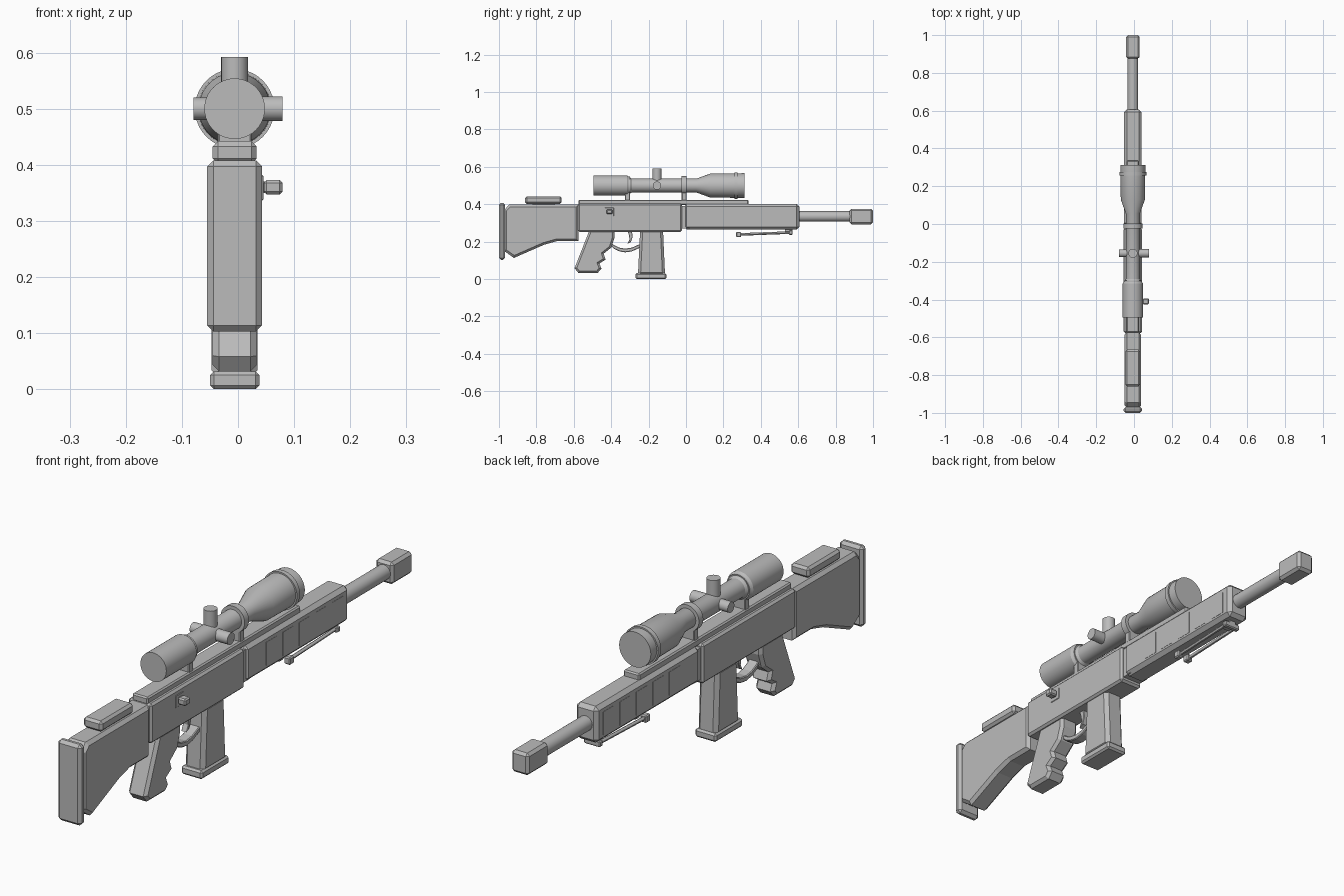
import bpy, bmesh, math
from mathutils import Vector, Matrix

if "Cube" in bpy.data.objects:
    bpy.data.objects.remove(bpy.data.objects["Cube"])

CX = -0.006          # the body sits slightly left because of the side handle
SZ = 0.5             # scope axis height
BZ = 0.335           # barrel axis height

grey = bpy.data.materials.new("grey")
grey.diffuse_color = (0.5, 0.5, 0.5, 1)
grey.use_nodes = True
grey.node_tree.nodes["Principled BSDF"].inputs["Base Color"].default_value = grey.diffuse_color


def finish(name, bm, smooth=False):
    bmesh.ops.recalc_face_normals(bm, faces=bm.faces[:])
    me = bpy.data.meshes.new(name)
    bm.to_mesh(me)
    bm.free()
    me.materials.append(grey)
    ob = bpy.data.objects.new(name, me)
    bpy.context.collection.objects.link(ob)
    if smooth:
        bpy.ops.object.select_all(action='DESELECT')
        ob.select_set(True)
        bpy.context.view_layer.objects.active = ob
        bpy.ops.object.shade_smooth_by_angle(angle=math.radians(30))
    return ob


def box(name, x, y, z, bevel=0.0):
    """Chamfered box from (min, max) ranges."""
    bm = bmesh.new()
    bmesh.ops.create_cube(bm, size=1)
    for v in bm.verts:
        v.co = Vector([(a + b) / 2 + c * (b - a) for c, (a, b) in zip(v.co, (x, y, z))])
    if bevel:
        bmesh.ops.bevel(bm, geom=bm.edges[:], offset=bevel, segments=1, affect='EDGES')
    return finish(name, bm)


def mid(half):
    return (CX - half, CX + half)


def slab(name, pts, half, bevel=0.01):
    """Side profile (y, z) extruded across x, with chamfered rims."""
    bm = bmesh.new()
    f = bm.faces.new([bm.verts.new((CX - half, y, z)) for y, z in pts])
    r = bmesh.ops.extrude_face_region(bm, geom=[f])
    for v in r['geom']:
        if isinstance(v, bmesh.types.BMVert):
            v.co.x = CX + half
    rims = [e for e in bm.edges if abs(e.verts[0].co.x - e.verts[1].co.x) < 1e-6]
    bmesh.ops.bevel(bm, geom=rims, offset=bevel, segments=1, affect='EDGES')
    return finish(name, bm)


def lathe(name, prof, z, sides=40):
    """Rings of (y, radius) around an axis along y."""
    bm = bmesh.new()
    rings = []
    for y, r in prof:
        rings.append([bm.verts.new((CX + r * math.cos(2 * math.pi * i / sides), y,
                                    z + r * math.sin(2 * math.pi * i / sides)))
                      for i in range(sides)])
    for a, b in zip(rings, rings[1:]):
        for i in range(sides):
            j = (i + 1) % sides
            bm.faces.new((a[i], a[j], b[j], b[i]))
    bm.faces.new(rings[0])
    bm.faces.new(rings[-1])
    return finish(name, bm, True)


def rod(name, a, b, r, sides=28):
    a, b = Vector(a), Vector(b)
    bm = bmesh.new()
    rot = (b - a).to_track_quat('Z', 'Y').to_matrix().to_4x4()
    bmesh.ops.create_cone(bm, cap_ends=True, segments=sides, radius1=r, radius2=r,
                          depth=(b - a).length,
                          matrix=Matrix.Translation((a + b) / 2) @ rot)
    return finish(name, bm, True)


# stock, butt pad and cheek rest
box("butt_pad", mid(0.049), (-1.0, -0.968), (0.103, 0.408), 0.011)
slab("stock", [(-0.972, 0.37), (-0.945, 0.398), (-0.575, 0.398), (-0.575, 0.203),
               (-0.69, 0.203), (-0.76, 0.183), (-0.92, 0.113), (-0.972, 0.15)], 0.044, 0.012)
box("cheek_rest", mid(0.039), (-0.86, -0.665), (0.402, 0.442), 0.009)
box("cheek_rest_post", mid(0.02), (-0.82, -0.70), (0.385, 0.41))

# receiver, handguard and the narrow joint between them
box("receiver", mid(0.049), (-0.577, -0.022), (0.253, 0.403), 0.008)
box("joint", mid(0.04), (-0.05, 0.02), (0.27, 0.39))
box("handguard", mid(0.046), (-0.01, 0.606), (0.265, 0.402), 0.014)
box("top_rail", mid(0.033), (-0.575, 0.335), (0.396, 0.424), 0.005)

# shallow rectangular panels on both sides of the handguard
for i in range(5):
    y = 0.11 + i * 0.098
    for side in (-1, 1):
        c = CX + side * 0.046
        box("handguard_panel", (c - 0.001, c + 0.001), (y, y + 0.065), (0.287, 0.375))

# barrel and muzzle
rod("barrel", (CX, 0.58, BZ), (CX, 0.9, BZ), 0.028)
box("muzzle_brake", mid(0.036), (0.875, 1.0), (0.293, 0.376), 0.01)
rod("muzzle_bore", (CX, 0.99, BZ), (CX, 1.0, BZ), 0.018)

# pistol grip with finger grooves
slab("grip", [(-0.516, 0.262), (-0.382, 0.262), (-0.382, 0.222), (-0.40, 0.168),
              (-0.44, 0.136), (-0.43, 0.104), (-0.463, 0.083), (-0.452, 0.056),
              (-0.473, 0.032), (-0.575, 0.032), (-0.596, 0.058)], 0.039, 0.011)

# magazine
slab("magazine", [(-0.245, 0.265), (-0.123, 0.265), (-0.112, 0.02), (-0.257, 0.02)],
     0.041, 0.014)
box("magazine_base", mid(0.044), (-0.27, -0.105), (0.0, 0.032), 0.007)

# trigger guard, a curved strap built from an arc
arc = [(-0.41, 0.185), (-0.385, 0.162), (-0.355, 0.148), (-0.325, 0.143),
       (-0.29, 0.148), (-0.245, 0.168)]
inner = [(y, z + 0.02) for y, z in reversed(arc)]
slab("trigger_guard", arc + inner, 0.02, 0.003)
slab("trigger", [(-0.315, 0.262), (-0.29, 0.262), (-0.285, 0.225), (-0.295, 0.198),
                 (-0.313, 0.188), (-0.302, 0.212), (-0.305, 0.235)], 0.012, 0.002)

# bolt handle on the right side
box("bolt_plate", (0.03, 0.045), (-0.435, -0.385), (0.335, 0.383), 0.003)
box("bolt_neck", (0.03, 0.06), (-0.418, -0.402), (0.35, 0.37))
box("bolt_handle", (0.046, 0.079), (-0.426, -0.394), (0.347, 0.373), 0.005)

# folded bipod: two legs with feet
for side in (-1, 1):
    x = CX + side * 0.022
    rod("bipod_leg", (x, 0.27, 0.238), (x, 0.565, 0.249), 0.007, 12)
    box("bipod_foot", (x - 0.013, x + 0.013), (0.268, 0.295), (0.224, 0.252), 0.004)
box("bipod_bar", mid(0.034), (0.55, 0.57), (0.237, 0.26), 0.004)
box("bipod_mount", mid(0.014), (0.53, 0.57), (0.245, 0.275))

# scope body turned around its axis
lathe("scope", [(-0.495, 0.054), (-0.315, 0.054), (-0.29, 0.037), (0.055, 0.037),
                (0.13, 0.064), (0.312, 0.066)], SZ)
lathe("objective_ring", [(0.258, 0.06), (0.258, 0.071), (0.276, 0.071), (0.276, 0.06)], SZ)

# scope mounts
for y, r in ((-0.313, 0.048), (-0.01, 0.05)):
    lathe("mount_ring", [(y - 0.013, r), (y + 0.013, r)], SZ)
    box("mount_foot", mid(0.03), (y - 0.013, y + 0.013), (0.415, 0.47), 0.003)

# scope adjustment knobs
rod("elevation_knob", (CX, -0.155, SZ), (CX, -0.155, 0.592), 0.024)
rod("windage_knob", (CX, -0.155, SZ), (0.079, -0.155, SZ), 0.022)
rod("focus_knob", (CX, -0.155, SZ), (-0.079, -0.155, SZ), 0.02)
